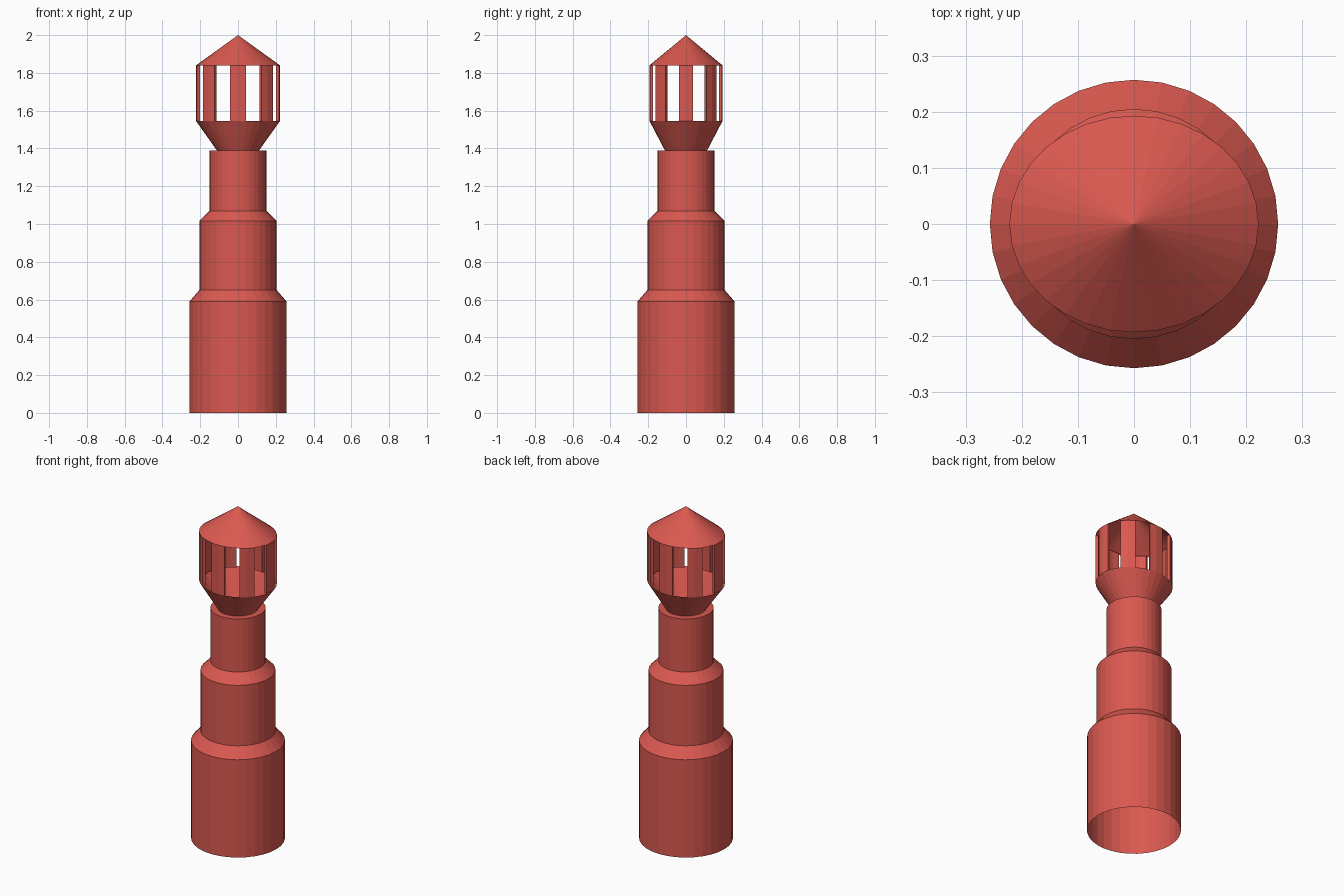
import bpy, bmesh
from math import sin, cos, pi

if "Cube" in bpy.data.objects:
    bpy.data.objects.remove(bpy.data.objects["Cube"])

SIDES = 32
RX, RY = 0.222, 0.193      # oval cage and roof
INNER = 0.92               # inner face of the posts, relative to outer

red = bpy.data.materials.new("red")
red.diffuse_color = (0.70, 0.10, 0.08, 1)
red.use_nodes = True
red.node_tree.nodes["Principled BSDF"].inputs["Base Color"].default_value = red.diffuse_color


def finish(name, bm):
    bmesh.ops.recalc_face_normals(bm, faces=bm.faces)
    mesh = bpy.data.meshes.new(name)
    bm.to_mesh(mesh)
    bm.free()
    mesh.materials.append(red)
    obj = bpy.data.objects.new(name, mesh)
    bpy.context.collection.objects.link(obj)
    return obj


def lathe(name, profile):
    """Open surface through oval rings (rx, ry, z); a zero radius is a tip."""
    bm = bmesh.new()
    rings = []
    for rx, ry, z in profile:
        if rx == 0:
            rings.append([bm.verts.new((0, 0, z))] * SIDES)
        else:
            rings.append([bm.verts.new((rx * cos(2 * pi * i / SIDES),
                                        ry * sin(2 * pi * i / SIDES), z))
                          for i in range(SIDES)])
    for a, b in zip(rings, rings[1:]):
        for i in range(SIDES):
            j = (i + 1) % SIDES
            quad = dict.fromkeys((a[i], a[j], b[j], b[i]))
            bm.faces.new(list(quad))
    return finish(name, bm)


def post(name, index):
    """Two segments of the oval wall, with thickness."""
    bm = bmesh.new()
    columns = []
    for step in (-1, 0, 1):
        t = 2 * pi * (index * 4 + step) / SIDES
        columns.append([bm.verts.new((RX * s * cos(t), RY * s * sin(t), z))
                        for s, z in ((1, 1.545), (1, 1.84),
                                     (INNER, 1.84), (INNER, 1.545))])
    for a, b in zip(columns, columns[1:]):
        for i in range(4):
            j = (i + 1) % 4
            bm.faces.new((a[i], a[j], b[j], b[i]))
    bm.faces.new(columns[0])
    bm.faces.new(columns[-1])
    return finish(name, bm)


# Stepped round tower, open underneath, with a flat ledge on top
tower = [(0.257, 0), (0.257, 0.59), (0.205, 0.65), (0.205, 1.015),
         (0.151, 1.07), (0.151, 1.39), (0.112, 1.39)]
lathe("tower", [(r, r, z) for r, z in tower])

# Flared open funnel under the cage
lathe("funnel", [(0.112, 0.112, 1.39), (RX, RY, 1.545)])

# Eight curved posts
for k in range(8):
    post(f"cage_post_{k + 1}", k)

# Conical roof, hollow below
lathe("roof", [(RX, RY, 1.84), (0, 0, 2.0)])
